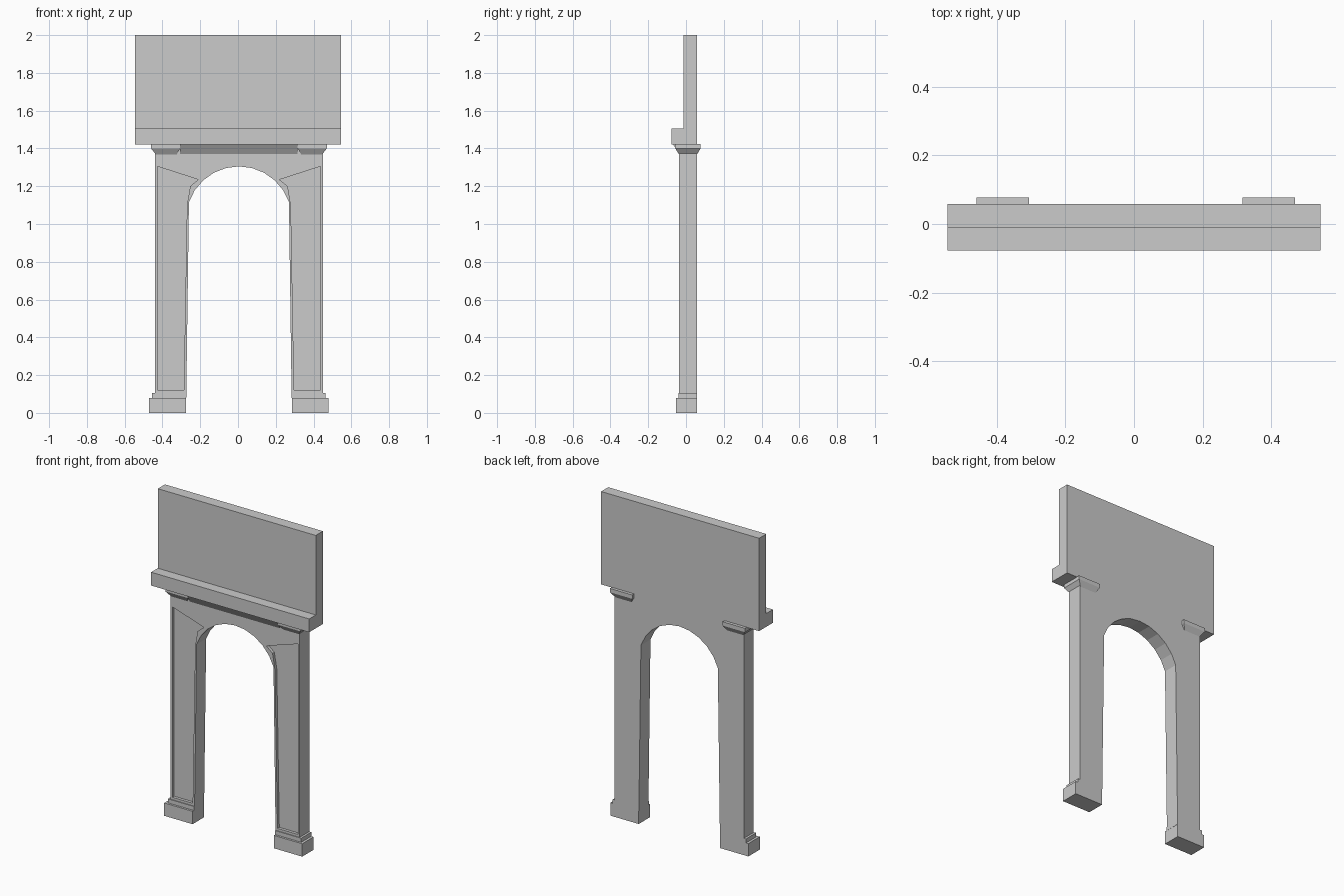
import bpy, bmesh, math

if "Cube" in bpy.data.objects:
    bpy.data.objects.remove(bpy.data.objects["Cube"])

CX = 0.005      # symmetry axis of the arch
BACK = 0.058    # common rear plane


def make(name, verts, faces):
    me = bpy.data.meshes.new(name)
    me.from_pydata(verts, [], faces)
    bm = bmesh.new()
    bm.from_mesh(me)
    bmesh.ops.recalc_face_normals(bm, faces=bm.faces)
    bm.to_mesh(me)
    bm.free()
    ob = bpy.data.objects.new(name, me)
    bpy.context.collection.objects.link(ob)
    return ob


def prism(name, profile, lo, hi, axis='Y'):
    """Extrude an (x,z) profile along y, or a (y,z) profile along x."""
    n = len(profile)
    if axis == 'Y':
        verts = [(a, d, b) for d in (lo, hi) for a, b in profile]
    else:
        verts = [(d, a, b) for d in (lo, hi) for a, b in profile]
    faces = [list(range(n)), list(range(n, 2 * n))]
    faces += [[i, (i + 1) % n, n + (i + 1) % n, n + i] for i in range(n)]
    return make(name, verts, faces)


def loft(name, rings):
    """Stack rectangles given as (x0, x1, y0, y1, z)."""
    verts, faces = [], [[0, 1, 2, 3]]
    for x0, x1, y0, y1, z in rings:
        verts += [(x0, y0, z), (x1, y0, z), (x1, y1, z), (x0, y1, z)]
    for k in range(len(rings) - 1):
        for i in range(4):
            j = (i + 1) % 4
            faces.append([4 * k + i, 4 * k + j, 4 * k + 4 + j, 4 * k + 4 + i])
    m = 4 * (len(rings) - 1)
    faces.append([m, m + 1, m + 2, m + 3])
    return make(name, verts, faces)


# Arched wall with tapering jambs
r, cz, start, seg = 0.28, 1.025, math.radians(19), 10
arc = []
for i in range(seg + 1):
    a = start + (math.pi - 2 * start) * i / seg
    arc.append((CX + r * math.cos(a), cz + r * math.sin(a)))
outline = [(CX + 0.445, 0.08), (CX + 0.445, 1.37), (CX - 0.445, 1.37), (CX - 0.445, 0.08),
           (CX - 0.279, 0.08)] + arc[::-1] + [(CX + 0.279, 0.08)]
wall = prism("arch_wall", outline, -0.036, BACK)

# Recessed pier panels, plinths and capitals on both sides
panel = [(0.432, 0.12), (0.432, 1.305), (0.215, 1.235), (0.258, 1.20),
         (0.275, 1.10), (0.292, 0.12)]
for s, side in ((-1, "left"), (1, "right")):
    cutter = prism(side + "_panel_cutter", [(CX + s * x, z) for x, z in panel], -0.1, -0.018)
    cutter.hide_render = True
    cutter.hide_viewport = True
    mod = wall.modifiers.new(side + "_panel", 'BOOLEAN')
    mod.operation = 'DIFFERENCE'
    mod.solver = 'EXACT'
    mod.object = cutter

    def ring(inner, outer, y0, y1, z):
        a, b = sorted((CX + s * inner, CX + s * outer))
        return (a, b, y0, y1, z)

    loft(side + "_plinth", [ring(0.28, 0.475, -0.054, BACK, 0),
                            ring(0.28, 0.475, -0.054, BACK, 0.08),
                            ring(0.279, 0.459, -0.041, BACK, 0.08),
                            ring(0.279, 0.459, -0.041, BACK, 0.105)])
    loft(side + "_capital", [ring(0.33, 0.44, -0.036, BACK, 1.368),
                             ring(0.311, 0.465, -0.057, 0.077, 1.40),
                             ring(0.311, 0.465, -0.057, 0.077, 1.424)])

# Neck behind the capitals and sloped moulding between them
prism("neck", [(CX - 0.445, 1.37), (CX + 0.445, 1.37), (CX + 0.445, 1.424), (CX - 0.445, 1.424)],
      -0.036, BACK)
prism("sloped_moulding", [(-0.036, 1.37), (-0.07, 1.424), (-0.02, 1.424), (-0.02, 1.37)],
      CX - 0.311, CX + 0.311, 'X')

# Upper wall with its front ledge
prism("upper_wall", [(-0.077, 1.422), (-0.077, 1.505), (-0.012, 1.505), (-0.012, 2.0),
                     (BACK, 2.0), (BACK, 1.422)], -0.544, 0.544, 'X')
